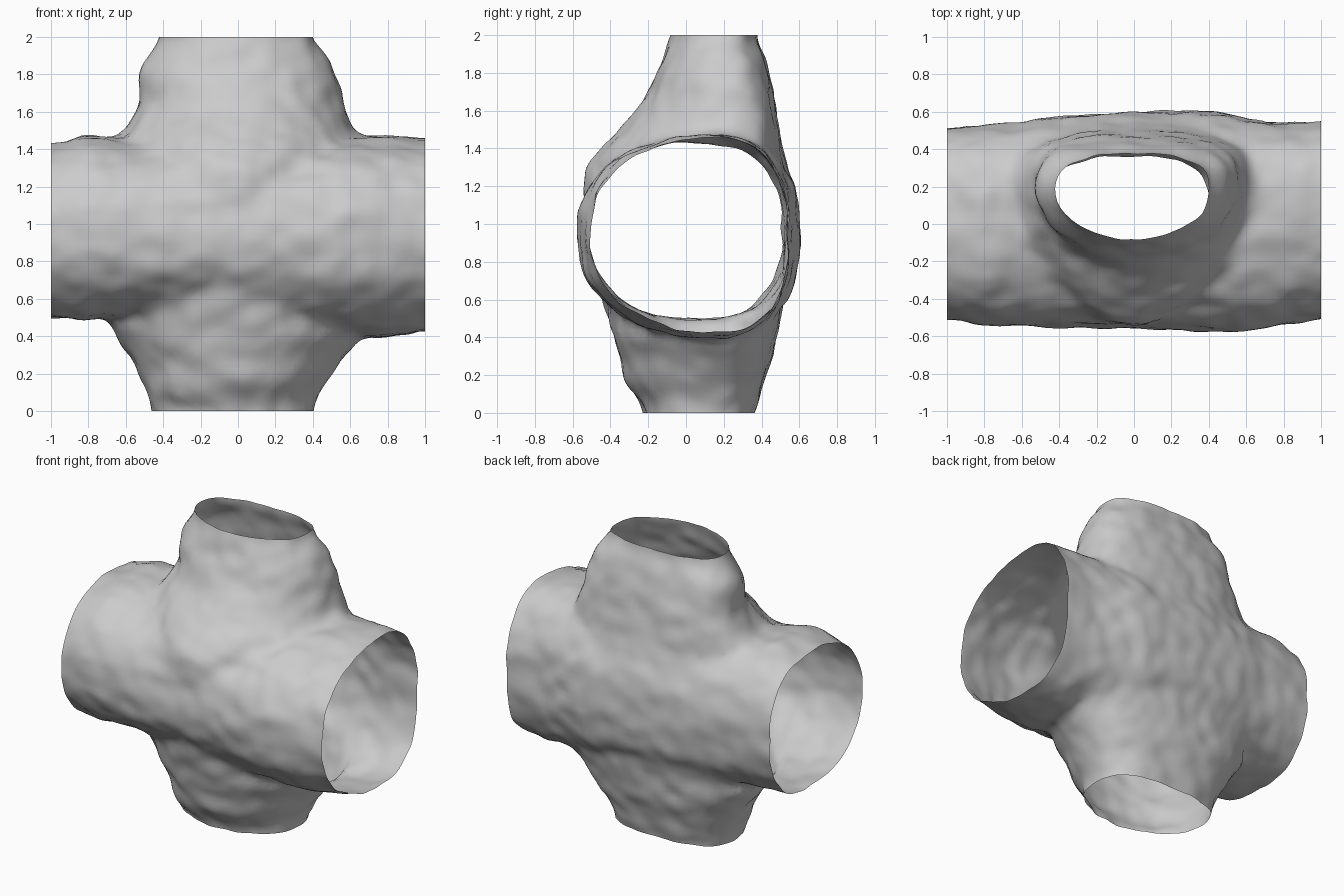
import bpy, bmesh, math
from mathutils import Vector, noise

if "Cube" in bpy.data.objects:
    bpy.data.objects.remove(bpy.data.objects["Cube"])

SIDES = 48


def spow(v, e):
    return math.copysign(abs(v) ** e, v)


def tube(bm, stations, place, front, back):
    """Closed tube lofted through (t, y_min, y_max, w_min, w_max, skew) stations.
    front/back are superellipse exponents; skew pushes the widest point in +y."""
    first, last = stations[0], stations[-1]
    stations = [(first[0] - 0.15, *first[1:]), *stations, (last[0] + 0.15, *last[1:])]
    rings = []
    for t, y0, y1, w0, w1, skew in stations:
        ring = []
        for i in range(SIDES):
            c = math.cos(2 * math.pi * i / SIDES)
            s = math.sin(2 * math.pi * i / SIDES)
            e = 2 / (back if c > 0 else front)
            mid = (y0 + y1) / 2 + skew
            y = mid + (y1 - mid if c > 0 else mid - y0) * spow(c, e)
            w = (w0 + w1) / 2 + (w1 - w0) / 2 * spow(s, e)
            ring.append(bm.verts.new(place(t, y, w)))
        rings.append(ring)
    for r, s in zip(rings, rings[1:]):
        for i in range(SIDES):
            j = (i + 1) % SIDES
            bm.faces.new((r[i], r[j], s[j], s[i]))
    bm.faces.new(rings[0][::-1])
    bm.faces.new(rings[-1])


# Horizontal passage: x, y range, z range, skew
passage = [
    (-1.0, -0.50, 0.50, 0.50, 1.42, 0.06),
    (-0.8, -0.54, 0.52, 0.49, 1.48, 0.08),
    (-0.65, -0.54, 0.53, 0.49, 1.46, 0.10),
    (-0.3, -0.55, 0.58, 0.46, 1.45, 0.12),
    (0.0, -0.55, 0.60, 0.45, 1.45, 0.12),
    (0.4, -0.57, 0.60, 0.43, 1.45, 0.12),
    (0.55, -0.58, 0.57, 0.42, 1.46, 0.13),
    (0.8, -0.53, 0.53, 0.40, 1.47, 0.14),
    (1.0, -0.50, 0.54, 0.43, 1.45, 0.15),
]
# Vertical shaft: z, y range, x range, skew
shaft = [
    (0.0, -0.21, 0.35, -0.45, 0.40, 0.03),
    (0.15, -0.31, 0.40, -0.50, 0.46, 0.07),
    (0.3, -0.35, 0.45, -0.57, 0.56, 0.09),
    (0.45, -0.39, 0.48, -0.68, 0.68, 0.10),
    (0.65, -0.46, 0.53, -0.60, 0.60, 0.10),
    (1.0, -0.54, 0.60, -0.50, 0.50, 0.10),
    (1.3, -0.53, 0.53, -0.56, 0.56, 0.14),
    (1.45, -0.40, 0.49, -0.64, 0.65, 0.18),
    (1.55, -0.30, 0.48, -0.57, 0.58, 0.15),
    (1.65, -0.22, 0.47, -0.53, 0.56, 0.10),
    (1.85, -0.13, 0.42, -0.51, 0.51, 0.05),
    (2.0, -0.07, 0.365, -0.40, 0.39, 0.02),
]

bm = bmesh.new()
tube(bm, passage, lambda t, y, w: (t, y, w), 2.25, 2.5)
tube(bm, shaft, lambda t, y, w: (w, y, t), 2.0, 2.7)
bmesh.ops.recalc_face_normals(bm, faces=bm.faces)
mesh = bpy.data.meshes.new("cave_junction")
bm.to_mesh(mesh)
bm.free()
cave = bpy.data.objects.new("cave_junction", mesh)
bpy.context.collection.objects.link(cave)

# Fuse both tubes into one skin and soften the joins
remesh = cave.modifiers.new("fuse", 'REMESH')
remesh.mode = 'VOXEL'
remesh.voxel_size = 0.035
soften = cave.modifiers.new("soften", 'SMOOTH')
soften.factor = 0.5
soften.iterations = 10
fused = bpy.data.meshes.new_from_object(
    cave.evaluated_get(bpy.context.evaluated_depsgraph_get()))
cave.modifiers.clear()

# Weathered rock bumps, then slice the four mouths open
bm = bmesh.new()
bm.from_mesh(fused)
bm.normal_update()
moves = [v.normal * (0.006 + 0.012 * noise.noise(v.co * Vector((3, 3, 7)))
                     + 0.012 * noise.noise(v.co * 9)) for v in bm.verts]
for v, m in zip(bm.verts, moves):
    v.co += m
for co, no in (((1, 0, 0), (1, 0, 0)), ((-1, 0, 0), (-1, 0, 0)),
               ((0, 0, 2), (0, 0, 1)), ((0, 0, 0), (0, 0, -1))):
    bmesh.ops.bisect_plane(bm, geom=bm.verts[:] + bm.edges[:] + bm.faces[:],
                           plane_co=co, plane_no=no, clear_outer=True)
for f in bm.faces:
    f.smooth = True
bm.to_mesh(mesh)
bm.free()
bpy.data.meshes.remove(fused)
